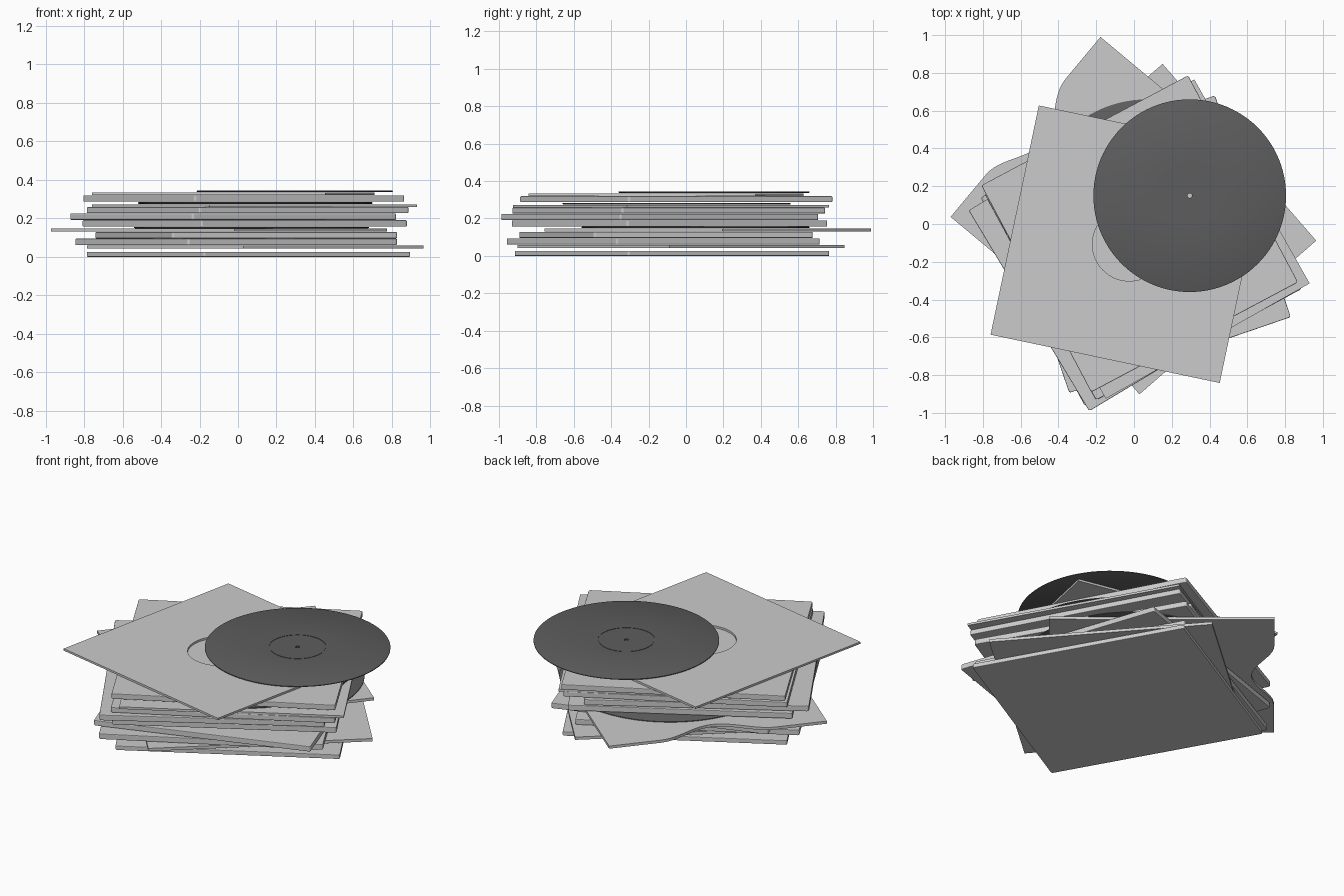
import bpy, bmesh, math
from mathutils import Matrix

if "Cube" in bpy.data.objects:
    bpy.data.objects.remove(bpy.data.objects["Cube"])

SIDE = 1.24
vinyl = bpy.data.materials.new("vinyl_black")
vinyl.diffuse_color = (0.11, 0.11, 0.11, 1)
vinyl.use_nodes = True
vinyl.node_tree.nodes["Principled BSDF"].inputs["Base Color"].default_value = vinyl.diffuse_color


def add_object(name, bm):
    bmesh.ops.recalc_face_normals(bm, faces=bm.faces)
    mesh = bpy.data.meshes.new(name)
    bm.to_mesh(mesh)
    bm.free()
    ob = bpy.data.objects.new(name, mesh)
    bpy.context.collection.objects.link(ob)
    return ob


def sleeve(name, x, y, angle, z0, z1, round_corners=0.0, notch=False):
    """Square card sleeve, optionally with a wavy thumb notch in one edge."""
    h = SIDE / 2
    outline = [(-h, -h), (h, -h), (h, h)]
    if notch:
        n, w, depth = 24, 0.33, 0.124
        for i in range(n + 1):
            t = 1 - 2 * i / n
            outline.append((t * w, h - depth * (1 + math.cos(math.pi * t)) / 2))
    outline.append((-h, h))
    bm = bmesh.new()
    face = bm.faces.new([bm.verts.new((px, py, z0)) for px, py in outline])
    ext = bmesh.ops.extrude_face_region(bm, geom=[face])
    top = [v for v in ext["geom"] if isinstance(v, bmesh.types.BMVert)]
    bmesh.ops.translate(bm, verts=top, vec=(0, 0, z1 - z0))
    if round_corners:
        upright = [e for e in bm.edges
                   if abs(e.verts[0].co.z - e.verts[1].co.z) > 1e-4]
        bmesh.ops.bevel(bm, geom=upright, offset=round_corners, segments=3,
                        profile=0.5, affect='EDGES')
        bmesh.ops.recalc_face_normals(bm, faces=bm.faces)
        rims = [e for e in bm.edges
                if len(e.link_faces) == 2 and e.calc_face_angle(0) > 1.0]
        bmesh.ops.bevel(bm, geom=rims, offset=0.004, segments=2,
                        profile=0.5, affect='EDGES')
    bm.transform(Matrix.Translation((x, y, 0)) @ Matrix.Rotation(math.radians(angle), 4, 'Z'))
    return add_object(name, bm)


def disc(name, x, y, r, z0, z1, label):
    """Record turned from a half profile: spindle hole, label groove, thin rim."""
    g = 0.002
    profile = [(0.012, z0), (0.012, z1), (label - g, z1), (label - g, z1 - g),
               (label + g, z1 - g), (label + g, z1), (r - 0.004, z1),
               (r, z1 - 0.002), (r, z0 + 0.002), (r - 0.004, z0)]
    bm = bmesh.new()
    verts = [bm.verts.new((px, 0, pz)) for px, pz in profile]
    edges = [bm.edges.new((verts[i], verts[(i + 1) % len(verts)])) for i in range(len(verts))]
    bmesh.ops.spin(bm, geom=verts + edges, cent=(0, 0, 0), axis=(0, 0, 1),
                   angle=2 * math.pi, steps=96)
    bmesh.ops.remove_doubles(bm, verts=bm.verts, dist=1e-5)
    bm.transform(Matrix.Translation((x, y, 0)))
    ob = add_object(name, bm)
    ob.data.materials.append(vinyl)
    bpy.context.view_layer.objects.active = ob
    bpy.ops.object.select_all(action='DESELECT')
    ob.select_set(True)
    bpy.ops.object.shade_smooth_by_angle(angle=math.radians(30))


# Thick cardboard covers: x, y, angle, bottom, top
covers = [
    (0.055, -0.075, 29.5, 0.000, 0.026),
    (-0.010, -0.122, 28.4, 0.061, 0.094),
    (0.043, -0.107, 18.9, 0.096, 0.128),
    (0.035, -0.088, 30.0, 0.157, 0.190),
    (-0.025, -0.140, 31.0, 0.192, 0.225),
    (0.050, -0.092, 28.4, 0.227, 0.258),
    (0.030, -0.052, 28.0, 0.287, 0.319),
]
for i, c in enumerate(covers, 1):
    sleeve(f"cover_{i}", *c, round_corners=0.012)

# Thin inner sleeves
sleeve("inner_sleeve_low", 0.090, -0.027, 41.0, 0.042, 0.059)
sleeve("notched_sleeve", -0.098, 0.117, 50.2, 0.131, 0.147, notch=True)
sleeve("inner_sleeve_high", 0.085, -0.080, 29.5, 0.260, 0.273)
top_sleeve = sleeve("top_sleeve", -0.025, -0.107, -11.9, 0.321, 0.333)

# Round label window cut through the top sleeve
bm = bmesh.new()
bmesh.ops.create_cone(bm, cap_ends=True, segments=64, radius1=0.195, radius2=0.195, depth=0.1)
bm.transform(Matrix.Translation((-0.025, -0.107, 0.33)))
cutter = add_object("window_cutter", bm)
cutter.hide_render = True
cutter.hide_viewport = True
mod = top_sleeve.modifiers.new("window", 'BOOLEAN')
mod.object = cutter
mod.operation = 'DIFFERENCE'
mod.solver = 'EXACT'

# Records
disc("record_low", 0.07, 0.05, 0.61, 0.148, 0.156, 0.19)
disc("record_middle", 0.09, -0.05, 0.61, 0.275, 0.284, 0.19)
disc("record_top", 0.295, 0.15, 0.51, 0.337, 0.345, 0.155)
